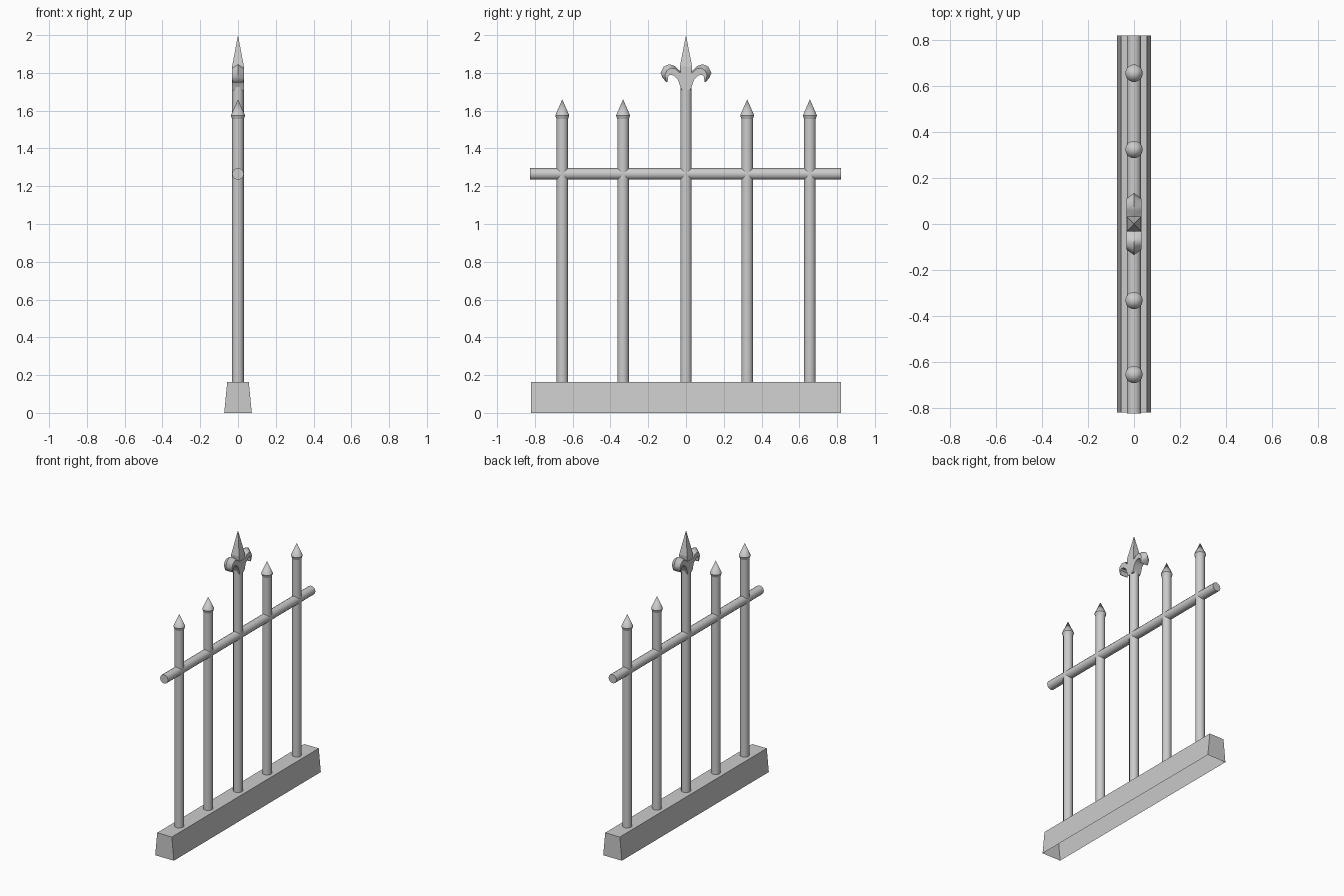
import bpy, bmesh, math
from mathutils import Vector

if "Cube" in bpy.data.objects:
    bpy.data.objects.remove(bpy.data.objects["Cube"])


def make(name, bm, smooth=0):
    bmesh.ops.recalc_face_normals(bm, faces=bm.faces)
    me = bpy.data.meshes.new(name)
    bm.to_mesh(me)
    bm.free()
    if smooth:
        me.polygons.foreach_set("use_smooth", [True] * len(me.polygons))
        me.set_sharp_from_angle(angle=math.radians(smooth))
    ob = bpy.data.objects.new(name, me)
    bpy.context.collection.objects.link(ob)
    return ob


def loft(bm, rings, cap_start=True, cap_end=True):
    rows = [[bm.verts.new(p) for p in r] for r in rings]
    n = len(rows[0])
    for a, b in zip(rows, rows[1:]):
        for i in range(n):
            j = (i + 1) % n
            bm.faces.new((a[i], a[j], b[j], b[i]))
    if cap_start:
        bm.faces.new(rows[0])
    if cap_end:
        bm.faces.new(rows[-1])


def lathe(name, profile, sides=14, along_y=False):
    bm = bmesh.new()
    rings = []
    for r, h in profile:
        ring = []
        for i in range(sides):
            a = 2 * math.pi * i / sides
            c, s = r * math.cos(a), r * math.sin(a)
            ring.append((c, h, s) if along_y else (c, s, h))
        rings.append(ring)
    loft(bm, rings)
    bmesh.ops.remove_doubles(bm, verts=bm.verts, dist=0.0004)
    return make(name, bm, 40)


def rect(hx, hy, z):
    return [(-hx, -hy, z), (hx, -hy, z), (hx, hy, z), (-hx, hy, z)]


# Tapered plinth, open underneath
bm = bmesh.new()
loft(bm, [rect(0.073, 0.82, 0), rect(0.057, 0.82, 0.163)], cap_start=False)
make("base", bm)

# Horizontal rail
rail = lathe("rail", [(0.031, -0.825), (0.031, 0.82)], along_y=True)
rail.location.z = 1.265

# Outer posts with pointed caps
for k, y in enumerate((-0.655, -0.333, 0.324, 0.656)):
    post = lathe(f"post_{k + 1}", [(0.031, 0.125), (0.031, 1.57)])
    cap = lathe(f"post_cap_{k + 1}",
                [(0.031, 1.555), (0.038, 1.575), (0.0001, 1.66)])
    post.location.y = cap.location.y = y

# Taller centre post
lathe("centre_post", [(0.031, 0.125), (0.031, 1.725)])

# Finial spike: square block drawn to a point
bm = bmesh.new()
loft(bm, [rect(0.031, 0.024, 1.71), rect(0.031, 0.032, 1.835),
          rect(0.0001, 0.0001, 2.0)])
bmesh.ops.remove_doubles(bm, verts=bm.verts, dist=0.0004)
make("finial_spike", bm)

# Curled side leaves: flat near the spike, outer edge rising to a ridge
outer = [(0.0, 1.80), (0.035, 1.812), (0.06, 1.837), (0.09, 1.846),
         (0.118, 1.833), (0.135, 1.80), (0.124, 1.775), (0.106, 1.752)]
inner = [(0.0, 1.71), (0.026, 1.715), (0.043, 1.765), (0.067, 1.787),
         (0.086, 1.79), (0.096, 1.78), (0.094, 1.765), (0.10, 1.75)]
ridge = [0.02, 0.1, 0.22, 0.35, 0.5, 0.6, 0.6, 0.5]
width = [0.032] * 6 + [0.031, 0.028]
for side, label in ((1, "right"), (-1, "left")):
    bm = bmesh.new()
    rings = []
    for o, i, f, w in zip(outer, inner, ridge, width):
        o = Vector((0, side * o[0], o[1]))
        i = Vector((0, side * i[0], i[1]))
        m, dx = o.lerp(i, f), Vector((w, 0, 0))
        rings.append([o, m + dx, i + dx, i - dx, m - dx])
    loft(bm, rings)
    make(f"finial_leaf_{label}", bm, 50)
